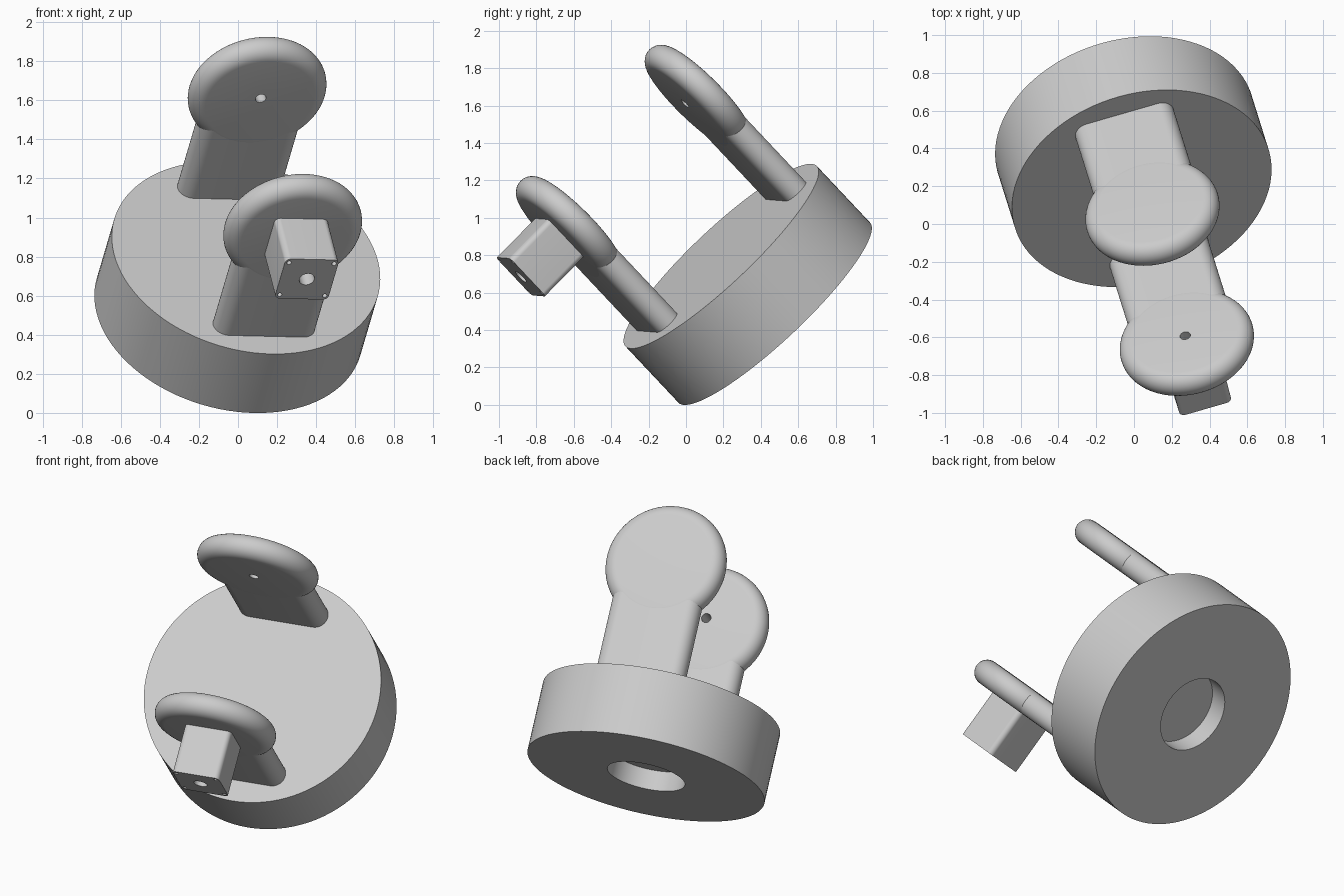
import bpy, bmesh, math
from mathutils import Matrix, Vector

if "Cube" in bpy.data.objects:
    bpy.data.objects.remove(bpy.data.objects["Cube"], do_unlink=True)

# One plain grey for everything
grey = bpy.data.materials.new("plain_grey")
grey.use_nodes = True
grey.diffuse_color = (0.6, 0.6, 0.6, 1)
grey.node_tree.nodes["Principled BSDF"].inputs["Base Color"].default_value = (0.6, 0.6, 0.6, 1)

# Tilted frame of the whole stand: x across, y from front to rear plate, z up the base axis
up = Vector((0.21, -0.67, 0.712)).normalized()
back = Vector((-0.182, 0.688, 0.702))
back = (back - up * back.dot(up)).normalized()
side = back.cross(up)
FRAME = Matrix((side, back, up)).transposed().to_4x4()
FRAME.translation = (-0.048, 0.472, 0.493)

BASE_R, BASE_H = 0.703, 0.424
DISC_R, THICK, DISC_Z, PLATE_Y = 0.36, 0.15, 1.128, 0.5
MOTOR, MOTOR_LEN = 0.285, 0.297
TO_Y = Matrix.Rotation(math.pi / 2, 4, 'X')


def finish(name, bm, local=Matrix()):
    bmesh.ops.transform(bm, matrix=local, verts=bm.verts)
    bmesh.ops.recalc_face_normals(bm, faces=bm.faces)
    mesh = bpy.data.meshes.new(name)
    bm.to_mesh(mesh)
    bm.free()
    mesh.materials.append(grey)
    obj = bpy.data.objects.new(name, mesh)
    bpy.context.collection.objects.link(obj)
    obj.matrix_world = FRAME
    return obj


def lathe(name, profile, local=Matrix(), steps=96):
    """Spin an (r, z) profile, starting and ending on the axis."""
    bm = bmesh.new()
    vs = [bm.verts.new((r, 0, z)) for r, z in profile]
    es = [bm.edges.new(pair) for pair in zip(vs, vs[1:])]
    bmesh.ops.spin(bm, geom=vs + es, cent=(0, 0, 0), axis=(0, 0, 1),
                   angle=math.tau, steps=steps)
    bmesh.ops.remove_doubles(bm, verts=bm.verts, dist=1e-5)
    return finish(name, bm, local)


def prism(name, half_x, half_y, radius, z0, z1, local=Matrix(), steps=12):
    """Extrude a rounded rectangle from z0 to z1."""
    bm = bmesh.new()
    vs = []
    for i, (sx, sy) in enumerate([(1, 1), (-1, 1), (-1, -1), (1, -1)]):
        for k in range(steps + 1):
            t = (i + k / steps) * math.pi / 2
            vs.append(bm.verts.new((sx * (half_x - radius) + radius * math.cos(t),
                                    sy * (half_y - radius) + radius * math.sin(t), z0)))
    bmesh.ops.remove_doubles(bm, verts=bm.verts, dist=1e-5)
    bm.verts.ensure_lookup_table()
    face = bm.faces.new(bm.verts[:])
    top = bmesh.ops.extrude_face_region(bm, geom=[face], use_keep_orig=True)["geom"]
    bmesh.ops.translate(bm, vec=(0, 0, z1 - z0),
                        verts=[g for g in top if isinstance(g, bmesh.types.BMVert)])
    return finish(name, bm, local)


def drill(obj, holes):
    """Cut round holes (x, z, radius, y0, y1) running front to back."""
    bm = bmesh.new()
    for x, z, r, y0, y1 in holes:
        place = Matrix.Translation((x, (y0 + y1) / 2, z)) @ TO_Y
        bmesh.ops.create_cone(bm, cap_ends=True, segments=32, radius1=r, radius2=r,
                              depth=y1 - y0, matrix=place)
    cutter = finish("hole_cutter", bm)
    cutter.hide_render = True
    mod = obj.modifiers.new("holes", 'BOOLEAN')
    mod.operation, mod.solver, mod.object = 'DIFFERENCE', 'EXACT', cutter
    bpy.context.view_layer.objects.active = obj
    bpy.ops.object.modifier_apply(modifier=mod.name)
    bpy.data.objects.remove(cutter, do_unlink=True)


# Round base with a recess underneath
parts = [lathe("base", [(0, 0.12), (0.23, 0.12), (0.23, 0), (BASE_R, 0),
                        (BASE_R, BASE_H), (0, BASE_H)])]

# Two upright plates: a round-edged disc on a round-edged stem
rim = THICK / 2
edge = [(0, -rim)]
for k in range(17):
    t = (k / 16 - 0.5) * math.pi
    edge.append((DISC_R - rim + rim * math.cos(t), rim * math.sin(t)))
edge.append((0, rim))
discs = {}
for name, y in (("front", -PLATE_Y), ("rear", PLATE_Y)):
    discs[name] = lathe(name + "_disc", edge, Matrix.Translation((0, y, DISC_Z)) @ TO_Y)
    stem = prism(name + "_stem", 0.27, rim - 0.001, rim - 0.001, BASE_H - 0.02, 1.08,
                 Matrix.Translation((0, y, 0)))
    parts += [discs[name], stem]

# Shaft hole through the front disc, blind hole in the inner side of the rear disc
drill(discs["front"], [(0, DISC_Z + 0.022, 0.028, -0.7, -0.3)])
drill(discs["rear"], [(0, DISC_Z + 0.022, 0.028, 0.3, PLATE_Y + 0.03)])

# Motor block on the outer side of the front disc, with shaft and screw holes
start = -PLATE_Y - rim
motor = prism("motor", MOTOR / 2, MOTOR / 2, 0.03, -0.004, MOTOR_LEN,
              Matrix.Translation((0.005, start, DISC_Z)) @ TO_Y)
end = start - MOTOR_LEN
holes = [(0.005, DISC_Z, 0.04, end - 0.1, end + 0.15)]
for sx in (-1, 1):
    for sz in (-1, 1):
        holes.append((0.005 + sx * 0.12, DISC_Z + sz * 0.115, 0.012, end - 0.1, end + 0.05))
drill(motor, holes)
parts.append(motor)

# Smooth round surfaces, keep edges sharp
bpy.ops.object.select_all(action='DESELECT')
for obj in parts:
    obj.select_set(True)
bpy.context.view_layer.objects.active = parts[0]
bpy.ops.object.shade_smooth_by_angle(angle=math.radians(30))
